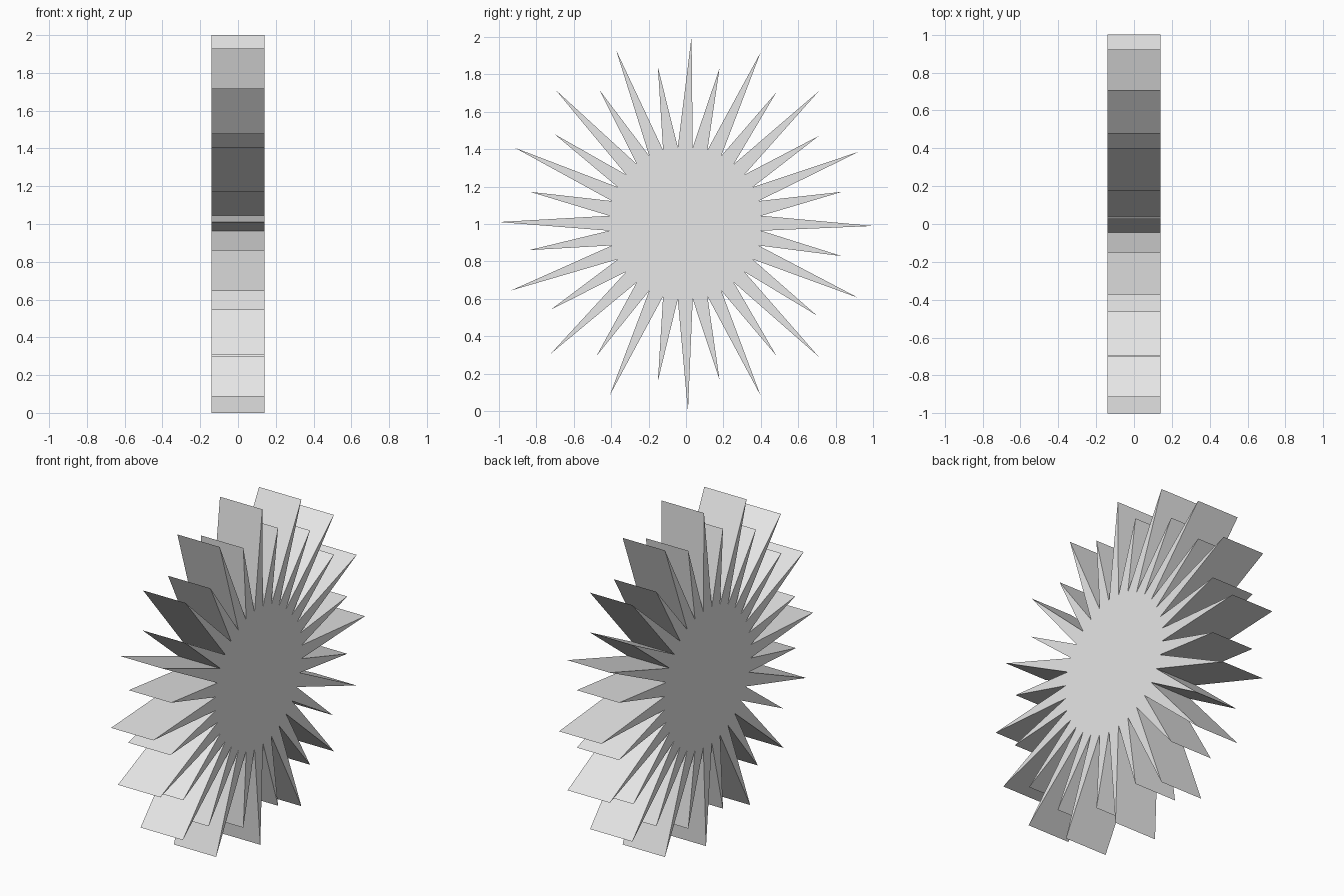
import bpy
import bmesh
from math import sin, cos, radians

cube = bpy.data.objects.get("Cube")
if cube:
    bpy.data.objects.remove(cube, do_unlink=True)

# Plain grey material
grey = bpy.data.materials.new("light_grey")
grey.use_nodes = True
colour = (0.8, 0.8, 0.8, 1)
grey.diffuse_color = colour
grey.node_tree.nodes["Principled BSDF"].inputs["Base Color"].default_value = colour

HALF_WIDTH = 0.14
LONG, SHORT, VALLEY = 1.0, 0.85, 0.407
STEP = 11.25

# Slight lean of each spike, in degrees, clockwise from the top
LEAN = [1.7, .9, 1, .7, 0, .2, -.2, -.4, .6, .4, .7, 1.2, 0, -.7, -1, -.9,
        -.6, -1.1, 1.5, .4, 1.2, 1.4, 1.7, 1.8, .6, .4, 1.5, .6, .8, .9, .6, 1.1]


def rim_point(radius, degrees, offset=0.0):
    """Point on the star outline, measured clockwise from straight up."""
    a = radians(degrees)
    return (-HALF_WIDTH, radius * sin(a) + offset, 1 + radius * cos(a) - offset)


# Outline: long and short spikes alternate, with a valley after each
outline = []
for i, lean in enumerate(LEAN):
    tip = SHORT if i % 2 else LONG
    outline.append(rim_point(tip, i * STEP + lean))
    outline.append(rim_point(VALLEY, (i + 0.5) * STEP, -0.004))

# Extrude the outline into a thick spiked wheel
bm = bmesh.new()
cap = bm.faces.new([bm.verts.new(p) for p in outline])
result = bmesh.ops.extrude_face_region(bm, geom=[cap], use_keep_orig=True)
moved = [v for v in result["geom"] if isinstance(v, bmesh.types.BMVert)]
bmesh.ops.translate(bm, verts=moved, vec=(2 * HALF_WIDTH, 0, 0))
bmesh.ops.recalc_face_normals(bm, faces=bm.faces)

mesh = bpy.data.meshes.new("spiked_wheel")
bm.to_mesh(mesh)
bm.free()
mesh.materials.append(grey)
wheel = bpy.data.objects.new("spiked_wheel", mesh)
bpy.context.collection.objects.link(wheel)
